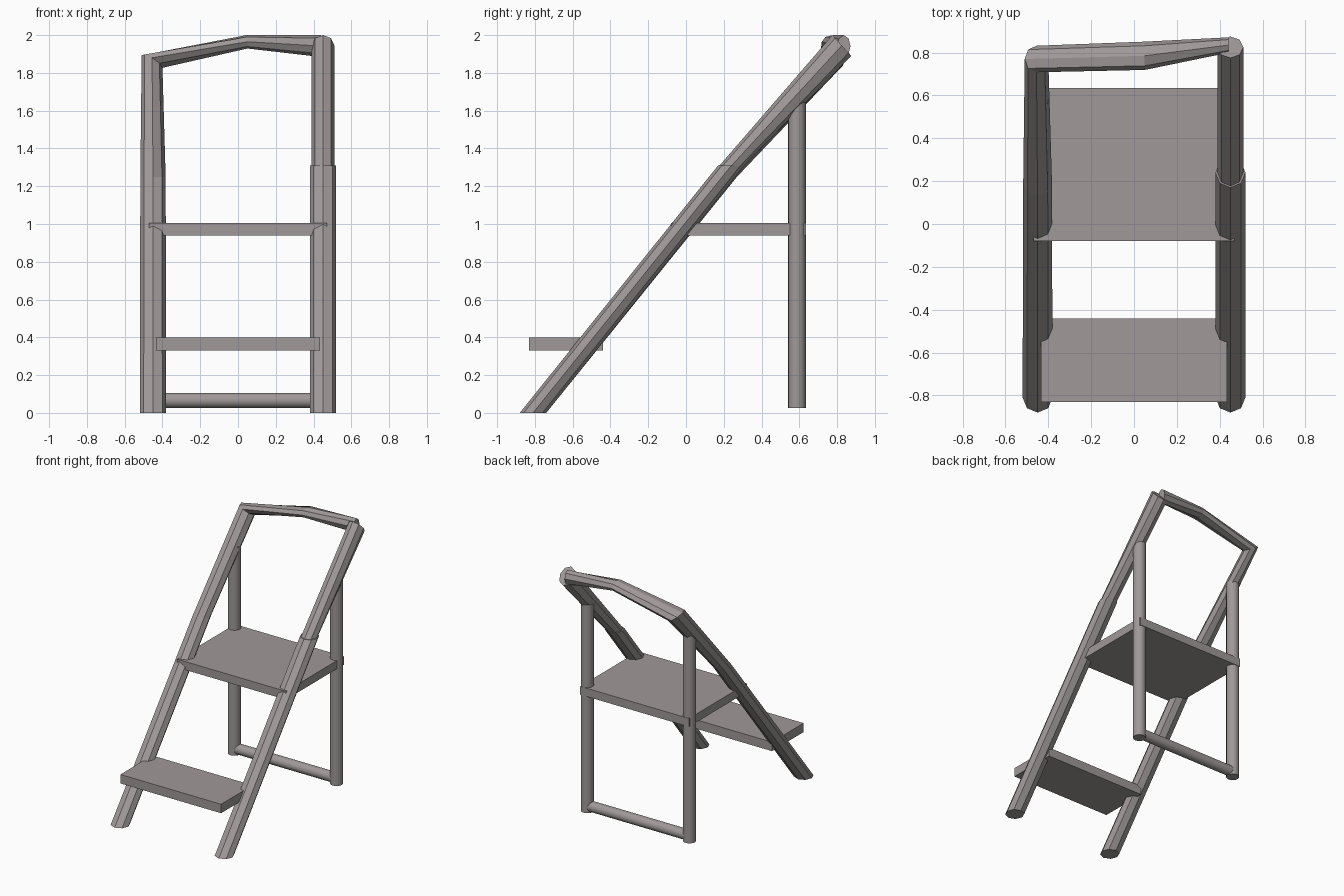
import bpy, bmesh, math
from mathutils import Vector

if "Cube" in bpy.data.objects:
    bpy.data.objects.remove(bpy.data.objects["Cube"])

grey = bpy.data.materials.new("warm grey")
grey.diffuse_color = (0.35, 0.315, 0.315, 1)
grey.use_nodes = True
grey.node_tree.nodes["Principled BSDF"].inputs["Base Color"].default_value = grey.diffuse_color


def finish(bm, name):
    bmesh.ops.recalc_face_normals(bm, faces=bm.faces)
    me = bpy.data.meshes.new(name)
    bm.to_mesh(me)
    bm.free()
    me.materials.append(grey)
    ob = bpy.data.objects.new(name, me)
    bpy.context.collection.objects.link(ob)
    return ob


def tube(name, sections, n=8):
    """Loft n-sided rings; each section is (centre, half axis u, half axis v)."""
    bm = bmesh.new()
    rings = []
    for c, u, v in sections:
        c, u, v = Vector(c), Vector(u), Vector(v)
        rings.append([bm.verts.new(c + u * math.cos(2 * math.pi * i / n)
                                   + v * math.sin(2 * math.pi * i / n)) for i in range(n)])
    for a, b in zip(rings, rings[1:]):
        for i in range(n):
            j = (i + 1) % n
            bm.faces.new((a[i], a[j], b[j], b[i]))
    bm.faces.new(rings[0])
    bm.faces.new(rings[-1])
    return finish(bm, name)


def box(name, x, y0, y1, z0, z1):
    bm = bmesh.new()
    bmesh.ops.create_cube(bm, size=1)
    for v in bm.verts:
        v.co = (v.co.x * 2 * x, y0 + (v.co.y + .5) * (y1 - y0), z0 + (v.co.z + .5) * (z1 - z0))
    return finish(bm, name)


def smooth(ob):
    for p in ob.data.polygons:
        p.use_smooth = len(p.vertices) == 4


# left rail bending over into the top handle
tube("left_rail_and_handle", [
    ((-.45, -.81, 0), (.07, 0, 0), (0, .07, 0)),
    ((-.45, .20, 1.25), (.067, 0, 0), (0, .07, 0)),
    ((-.455, .77, 1.86), (.055, 0, -.033), (0, .062, -.02)),
    ((.05, .785, 1.965), (0, 0, -.036), (0, .066, 0)),
    ((.44, .835, 1.942), (0, 0, -.058), (0, .036, 0)),
])

# right rail: lower sleeve and slimmer upper tube
tube("right_lower_rail", [
    ((.45, -.81, 0), (.07, 0, 0), (0, .07, 0)),
    ((.45, .24, 1.31), (.07, 0, 0), (0, .07, 0)),
])
tube("right_upper_rail", [
    ((.45, .205, 1.27), (.06, 0, 0), (0, .036, -.03)),
    ((.45, .825, 1.945), (.06, 0, 0), (0, .05, -.055)),
])

# steps
box("upper_step", .47, -.08, .635, .94, 1.005)
box("lower_step", .435, -.83, -.44, .33, .4)

# rear legs and foot bar
for side, s in (("left", -1), ("right", 1)):
    smooth(tube(side + "_rear_leg", [
        ((s * .442, .587, z), (.047, 0, 0), (0, .047, 0)) for z in (.025, 1.65)], 16))
smooth(tube("foot_bar", [
    ((x, .587, .066), (0, .04, 0), (0, 0, .04)) for x in (-.44, .44)], 16))
